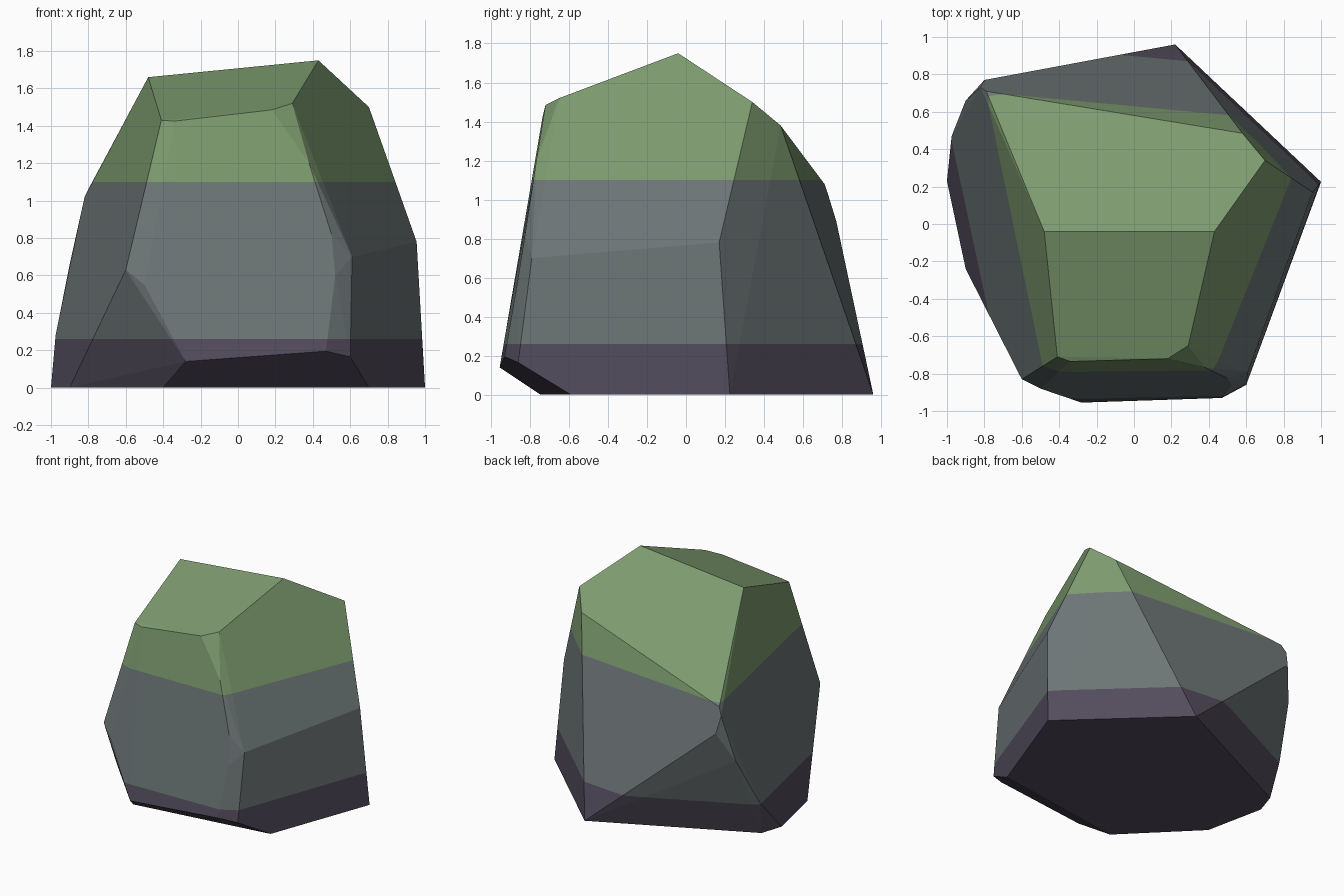
import bpy, bmesh, math
from mathutils import Vector

if "Cube" in bpy.data.objects:
    bpy.data.objects.remove(bpy.data.objects["Cube"])

# Corner points of the faceted boulder (a convex stone)
CORNERS = [
    # top ridge and front edge of the cap
    (-0.48, -0.04, 1.66), (0.43, -0.04, 1.75), (0.29, -0.65, 1.52),
    (0.18, -0.72, 1.485), (-0.34, -0.735, 1.425), (-0.41, -0.71, 1.43),
    # back edge of the cap
    (0.70, 0.34, 1.50), (0.58, 0.485, 1.38), (-0.79, 0.71, 1.08), (-0.82, 0.73, 1.02),
    # right side and its worn front edge
    (0.955, 0.17, 0.78), (0.61, -0.79, 0.70), (0.505, -0.765, 0.92),
    (0.38, -0.767, 1.20), (0.52, -0.86, 0.60), (0.50, -0.825, 0.82),
    # front foot bevel
    (-0.28, -0.955, 0.14), (0.47, -0.93, 0.195), (0.60, -0.86, 0.165),
    # left side and worn back-left edge
    (-0.60, -0.83, 0.63), (-0.50, -0.88, 0.55), (-0.80, 0.77, 0.89),
    (-0.90, 0.66, 0.66), (-0.975, 0.47, 0.28),
    # base outline
    (1.0, 0.225, 0), (0.22, 0.96, 0), (-0.945, 0.40, 0), (-1.0, 0.23, 0),
    (-0.90, -0.24, 0), (-0.40, -0.745, 0), (0.70, -0.59, 0),
]
DAMP_TOP, MOSS_START = 0.26, 1.10


def material(name, rgb):
    m = bpy.data.materials.new(name)
    m.diffuse_color = (*rgb, 1)
    m.use_nodes = True
    m.node_tree.nodes["Principled BSDF"].inputs["Base Color"].default_value = m.diffuse_color
    return m


# Stone: convex hull, near-flat facets merged
bm = bmesh.new()
for p in CORNERS:
    bm.verts.new(p)
hull = bmesh.ops.convex_hull(bm, input=bm.verts[:])
loose = {v for v in hull["geom_interior"] + hull["geom_unused"]
         if isinstance(v, bmesh.types.BMVert)}
bmesh.ops.delete(bm, geom=list(loose), context='VERTS')
bmesh.ops.dissolve_limit(bm, angle_limit=math.radians(2),
                         verts=bm.verts[:], edges=bm.edges[:])

# Cut the colour bands
for z in (DAMP_TOP, MOSS_START):
    bmesh.ops.bisect_plane(bm, geom=bm.verts[:] + bm.edges[:] + bm.faces[:],
                           plane_co=Vector((0, 0, z)), plane_no=Vector((0, 0, 1)))
bmesh.ops.recalc_face_normals(bm, faces=bm.faces[:])
for f in bm.faces:
    z = f.calc_center_bounds().z
    f.material_index = 0 if z < DAMP_TOP else 1 if z < MOSS_START else 2
    f.smooth = False

mesh = bpy.data.meshes.new("boulder")
bm.to_mesh(mesh)
bm.free()
for name, rgb in (("damp_purple", (0.085, 0.072, 0.108)),
                  ("stone_grey", (0.150, 0.178, 0.180)),
                  ("moss_green", (0.205, 0.328, 0.158))):
    mesh.materials.append(material(name, rgb))
bpy.context.collection.objects.link(bpy.data.objects.new("boulder", mesh))
